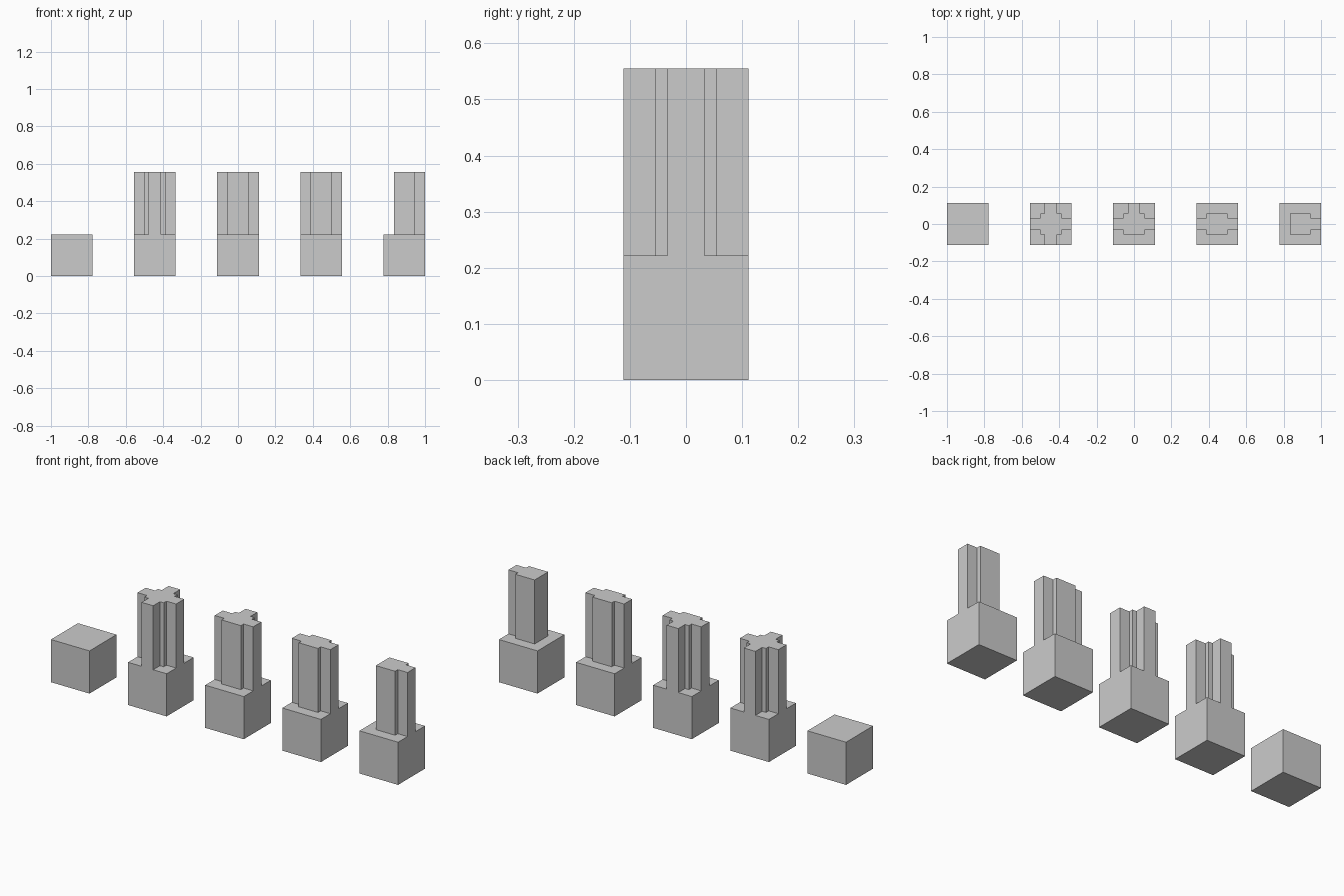
import bpy, bmesh
from mathutils import Matrix, Vector

if "Cube" in bpy.data.objects:
    bpy.data.objects.remove(bpy.data.objects["Cube"])

B = 2 / 9          # block size
H = B / 2          # half block
CORE = B / 4       # half width of the central post
ARM = 0.15 * B     # half width of the connecting arms
TOP = 2.5 * B      # wall top


def prism(name, outline, x, z0, z1):
    """Extrude a flat outline from z0 to z1, centred at x."""
    bm = bmesh.new()
    face = bm.faces.new([bm.verts.new((x + px, py, z0)) for px, py in outline])
    ext = bmesh.ops.extrude_face_region(bm, geom=[face], use_keep_orig=True)
    verts = [v for v in ext["geom"] if isinstance(v, bmesh.types.BMVert)]
    bmesh.ops.translate(bm, verts=verts, vec=(0, 0, z1 - z0))
    bmesh.ops.recalc_face_normals(bm, faces=bm.faces[:])
    mesh = bpy.data.meshes.new(name)
    bm.to_mesh(mesh)
    bm.free()
    obj = bpy.data.objects.new(name, mesh)
    bpy.context.collection.objects.link(obj)
    return obj


def wall_outline(arms):
    """Square post with arms toward the given quarter turns (0=+x, 1=+y, 2=-x, 3=-y)."""
    pts = []
    for q in range(4):
        side = [(CORE, -CORE)]
        if q in arms:
            side += [(CORE, -ARM), (H, -ARM), (H, ARM), (CORE, ARM)]
        for px, py in side:
            for _ in range(q):
                px, py = -py, px
            pts.append((px, py))
    return pts


square = [(-H, -H), (H, -H), (H, H), (-H, H)]

# Row of blocks: plain, cross, tee, straight and end pieces
variants = [("plain", None), ("cross", (0, 1, 2, 3)), ("tee", (0, 1, 2)),
            ("straight", (0, 2)), ("end", (0,))]
for i, (label, arms) in enumerate(variants):
    x = (i - 2) * 2 * B
    prism(label + "_base_block", square, x, 0, B)
    if arms:
        prism(label + "_wall_post", wall_outline(arms), x, B, TOP)
